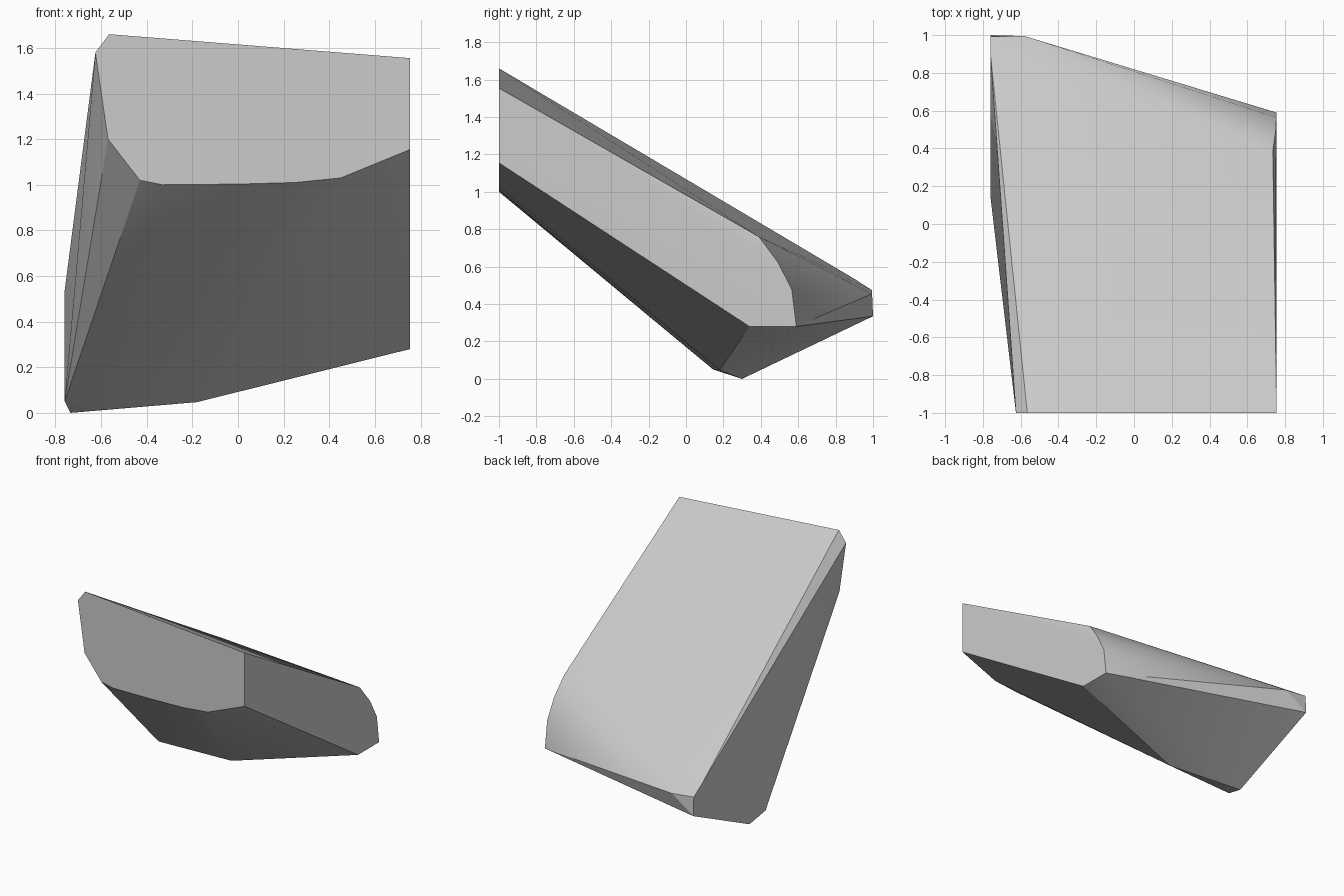
import bpy, bmesh, math

cube = bpy.data.objects.get("Cube")
if cube:
    bpy.data.objects.remove(cube)

# Plain stone grey
grey = bpy.data.materials.new("stone_grey")
grey.use_nodes = True
colour = (0.6, 0.6, 0.6, 1)
grey.diffuse_color = colour
grey.node_tree.nodes["Principled BSDF"].inputs["Base Color"].default_value = colour

# Flat cut outline on the front (x, z)
front = [(-.565, 1.66), (-.625, 1.58), (-.57, 1.2), (-.43, 1.02), (-.33, 1.0),
         (0, 1.003), (.25, 1.01), (.45, 1.03), (.755, 1.155), (.755, 1.555)]
points = [(x, -1, z) for x, z in front]

# Flat side with a rounded back corner
points += [(.755, .34, .28), (.755, .59, .28), (.754, .565, .48),
           (.75, .49, .625), (.735, .39, .76)]

# Narrow far corner
points += [(-.76, 1, .335), (-.76, .993, .475), (-.58, .995, .455), (-.76, .9, .535)]

# Underside ridge
points += [(-.735, .3, 0), (-.76, .145, .05), (-.18, .18, .047)]

# Wrap the corners into one solid boulder
bm = bmesh.new()
for p in points:
    bm.verts.new(p)
bmesh.ops.convex_hull(bm, input=bm.verts)
bmesh.ops.dissolve_limit(bm, angle_limit=math.radians(.5), verts=bm.verts, edges=bm.edges)
bmesh.ops.recalc_face_normals(bm, faces=bm.faces)
mesh = bpy.data.meshes.new("slanted_rock")
bm.to_mesh(mesh)
bm.free()
mesh.materials.append(grey)
rock = bpy.data.objects.new("slanted_rock", mesh)
bpy.context.collection.objects.link(rock)

# Soft shading across shallow folds, crisp main edges
bpy.ops.object.select_all(action='DESELECT')
rock.select_set(True)
bpy.context.view_layer.objects.active = rock
bpy.ops.object.shade_smooth_by_angle(angle=math.radians(22))
